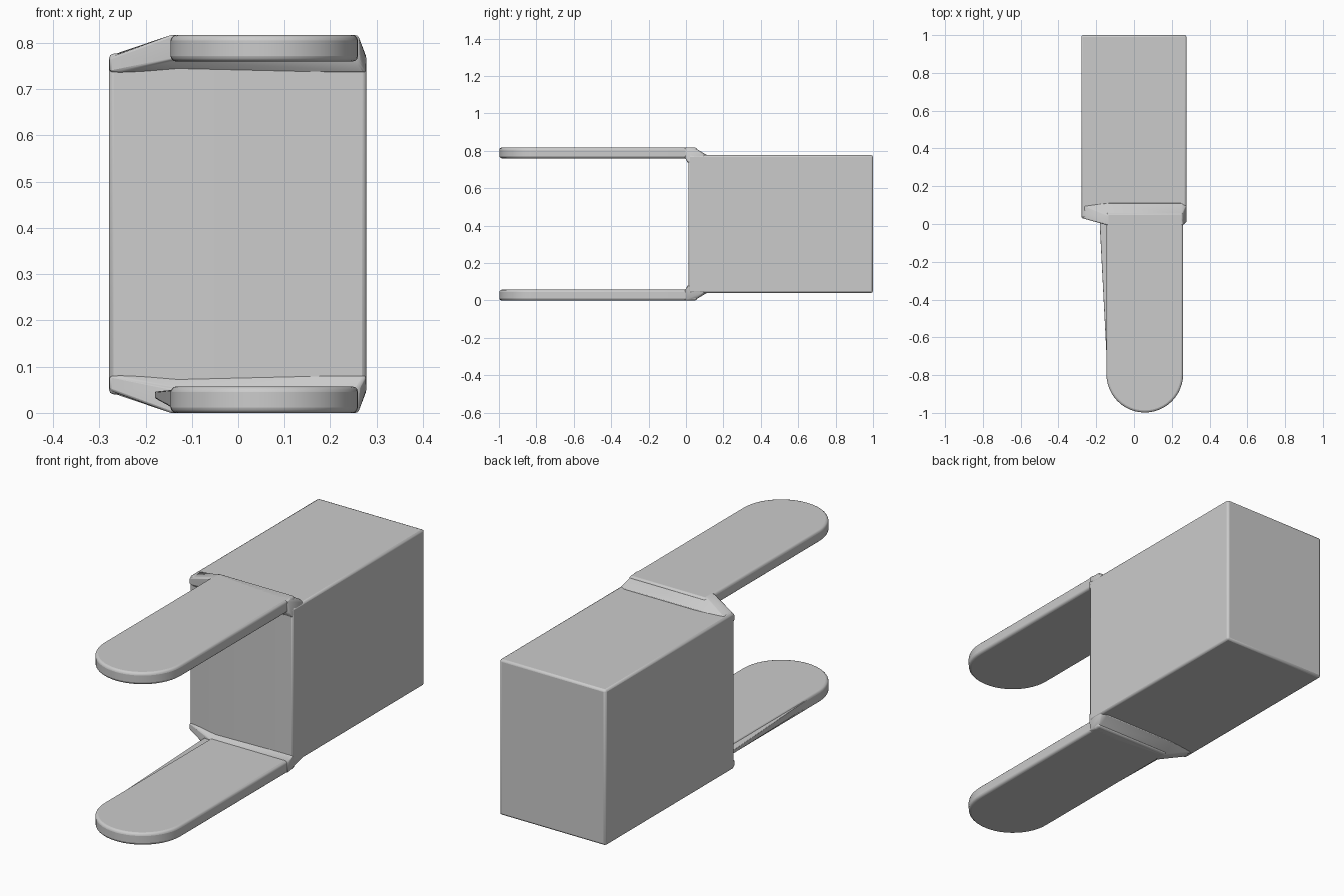
import bpy
import bmesh
import math

if "Cube" in bpy.data.objects:
    bpy.data.objects.remove(bpy.data.objects["Cube"], do_unlink=True)

grey = bpy.data.materials.new("plain_grey")
grey.use_nodes = True
grey.diffuse_color = (0.6, 0.6, 0.6, 1)
grey.node_tree.nodes["Principled BSDF"].inputs["Base Color"].default_value = (0.6, 0.6, 0.6, 1)

TOP = 0.817  # overall height, used to mirror upper parts to the bottom


def finish(name, bm, bevel, segments=3):
    """Make an object with rounded edges and smooth shading."""
    bmesh.ops.recalc_face_normals(bm, faces=bm.faces)
    mesh = bpy.data.meshes.new(name)
    bm.to_mesh(mesh)
    bm.free()
    mesh.materials.append(grey)
    obj = bpy.data.objects.new(name, mesh)
    bpy.context.collection.objects.link(obj)
    mod = obj.modifiers.new("rounded_edges", "BEVEL")
    mod.width = bevel
    mod.segments = segments
    mod.limit_method = "ANGLE"
    mod.angle_limit = math.radians(30)
    bpy.ops.object.select_all(action="DESELECT")
    obj.select_set(True)
    bpy.context.view_layer.objects.active = obj
    bpy.ops.object.shade_smooth_by_angle(angle=math.radians(35))
    return obj


def hull(name, points, bevel):
    bm = bmesh.new()
    for p in points:
        bm.verts.new(p)
    result = bmesh.ops.convex_hull(bm, input=bm.verts[:])
    loose = {g for g in result["geom_interior"] if isinstance(g, bmesh.types.BMVert)}
    bmesh.ops.delete(bm, geom=list(loose), context="VERTS")
    bmesh.ops.dissolve_limit(bm, angle_limit=0.02, verts=bm.verts[:], edges=bm.edges[:])
    return finish(name, bm, bevel, 2)


def prong(name, z_low, z_high, root_left):
    """Flat tongue with a round tip; its left edge may widen at the root."""
    centre, radius, tip = 0.057, 0.203, -0.795
    outline = [(centre + radius, 0.06), (root_left, 0.06), (root_left, 0)]
    outline += [(centre + radius * math.cos(a), tip + radius * math.sin(a))
                for a in (math.pi * (1 + i / 24) for i in range(25))]
    bm = bmesh.new()
    face = bm.faces.new([bm.verts.new((x, y, z_low)) for x, y in outline])
    new = bmesh.ops.extrude_face_region(bm, geom=[face])["geom"]
    moved = [g for g in new if isinstance(g, bmesh.types.BMVert)]
    bmesh.ops.translate(bm, verts=moved, vec=(0, 0, z_high - z_low))
    return finish(name, bm, 0.012)


# Main block, its front slightly slanted on the right-hand side
hull("main_block",
     [(x, y, z) for z in (0.04, 0.777)
      for x, y in ((-0.279, 0.035), (-0.13, 0.015), (0.278, 0.012),
                   (0.278, 1), (-0.279, 1))], 0.01)

# Upper and lower prongs
prong("upper_prong", 0.76, TOP, -0.146)
prong("lower_prong", 0, 0.057, -0.146)

# Thin web along the lower prong's edge
hull("lower_prong_web",
     [(-0.18, 0.04, z) for z in (0.032, 0.046)]
     + [(-0.18, -0.03, z) for z in (0.032, 0.046)]
     + [(-0.14, y, z) for y in (0.04, -0.8) for z in (0.01, 0.05)], 0.002)

# Flared shoulders joining the prongs to the block
shoulder = [(-0.146, -0.005, 0.762), (0.26, -0.005, 0.762),
            (-0.146, -0.005, TOP), (0.26, -0.005, TOP),
            (-0.14, 0.045, TOP), (0.25, 0.045, TOP),
            (-0.14, 0.112, 0.777), (0.25, 0.112, 0.777),
            (-0.278, 0.032, 0.735), (0.277, 0.01, 0.735),
            (-0.278, 0.032, 0.768), (0.277, 0.02, 0.768),
            (-0.278, 0.1, 0.772), (0.277, 0.1, 0.772)]
hull("upper_shoulder", shoulder, 0.005)
hull("lower_shoulder", [(x, y, TOP - z) for x, y, z in shoulder], 0.005)
